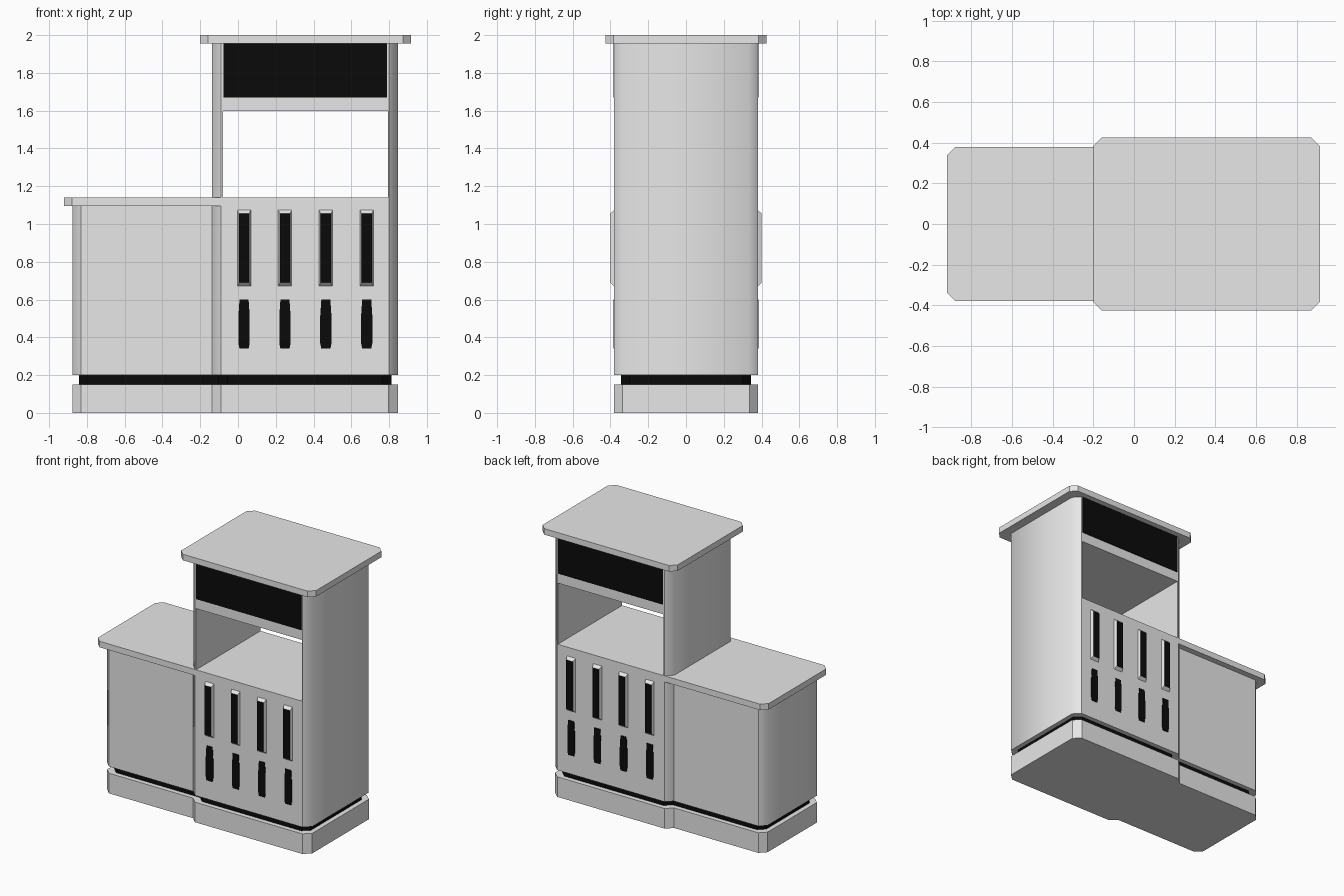
import bpy, bmesh, math

if "Cube" in bpy.data.objects:
    bpy.data.objects.remove(bpy.data.objects["Cube"])


def material(name, rgb):
    m = bpy.data.materials.new(name)
    m.diffuse_color = (*rgb, 1)
    m.use_nodes = True
    m.node_tree.nodes["Principled BSDF"].inputs["Base Color"].default_value = m.diffuse_color
    return m


GREY = material("light grey", (0.8, 0.8, 0.8))
BLACK = material("black", (0.003, 0.003, 0.003))


def new_object(name, bm, *mats):
    bmesh.ops.recalc_face_normals(bm, faces=bm.faces)
    me = bpy.data.meshes.new(name)
    bm.to_mesh(me)
    bm.free()
    for m in mats:
        me.materials.append(m)
    ob = bpy.data.objects.new(name, me)
    bpy.context.collection.objects.link(ob)
    return ob


def prism(name, outline, z0, z1, mat):
    """Vertical prism from an xy outline."""
    bm = bmesh.new()
    f = bm.faces.new([bm.verts.new((x, y, z0)) for x, y in outline])
    top = bmesh.ops.extrude_face_region(bm, geom=[f])["geom"]
    bmesh.ops.translate(bm, vec=(0, 0, z1 - z0),
                        verts=[v for v in top if isinstance(v, bmesh.types.BMVert)])
    return new_object(name, bm, mat)


def mirrored(half):
    """Complete an outline given its front half from left to right."""
    return half + [(x, -y) for x, y in reversed(half)]


def chamfered(x0, x1, h, c, cl=True, cr=True):
    left = [(x0, c - h), (x0 + c, -h)] if cl else [(x0, -h)]
    right = [(x1 - c, -h), (x1, c - h)] if cr else [(x1, -h)]
    return mirrored(left + right)


def stepped(inset):
    """Plan of the whole dispenser, pulled in by an inset."""
    i = inset
    return mirrored([(-0.877 + i, -0.29 + i), (-0.832 + i, -0.335 + i),
                     (-0.137 + i, -0.335 + i), (-0.09 + i, -0.38 + i),
                     (0.797 - i, -0.38 + i), (0.847 - i, -0.335 + i)])


def smooth_corners(ob):
    """Blend the chamfers into the end walls, keep front, back and top crisp."""
    bm = bmesh.new()
    bm.from_mesh(ob.data)
    for f in bm.faces:
        f.smooth = True
    for e in bm.edges:
        flat = any(abs(f.normal.y) > 0.99 or abs(f.normal.z) > 0.99 for f in e.link_faces)
        e.smooth = not flat and e.calc_face_angle(math.pi) < math.radians(50)
    bm.to_mesh(ob.data)
    bm.free()


# plinth and recessed black band
prism("plinth", stepped(0), 0, 0.15, GREY)
prism("recessed_band", stepped(0.035), 0.15, 0.20, BLACK)

# tall tower with a see-through opening
tower = prism("tower", chamfered(-0.137, 0.847, 0.38, 0.048), 0.20, 1.955, GREY)
cutter = prism("opening_cutter", chamfered(-0.08, 0.793, 0.6, 0, False, False), 1.14, 1.597, GREY)
cutter.hide_render = True
mod = tower.modifiers.new("opening", "BOOLEAN")
mod.operation = "DIFFERENCE"
mod.solver = "EXACT"
mod.object = cutter
bpy.context.view_layer.objects.active = tower
bpy.ops.object.modifier_apply(modifier=mod.name)
bpy.data.objects.remove(cutter)
smooth_corners(tower)

# low side cabinet
cabinet = prism("side_cabinet", chamfered(-0.877, -0.137, 0.335, 0.045, cr=False), 0.20, 1.10, GREY)
smooth_corners(cabinet)

# overhanging tops
prism("side_counter", chamfered(-0.92, -0.09, 0.38, 0.042, cr=False), 1.095, 1.14, GREY)
prism("canopy", chamfered(-0.2, 0.915, 0.426, 0.042), 1.955, 2.0, GREY)


def plate(name, pts, side):
    """Thin black plate on the front (-1) or back (1), from an xz outline."""
    bm = bmesh.new()
    rings = [[bm.verts.new((x, side * y, z)) for x, z in pts] for y in (0.378, 0.384)]
    for r in rings:
        bm.faces.new(r)
    for i in range(len(pts)):
        j = (i + 1) % len(pts)
        bm.faces.new((rings[0][i], rings[0][j], rings[1][j], rings[1][i]))
    return new_object(name, bm, BLACK)


def holder(name, x, side):
    """Raised grey surround tapering to a black front."""
    bm = bmesh.new()
    rings = []
    for y, w, z0, z1 in ((0.379, 0.036, 0.67, 1.075), (0.401, 0.027, 0.69, 1.055)):
        rings.append([bm.verts.new((x + a * w, side * y, z))
                      for a, z in ((-1, z0), (1, z0), (1, z1), (-1, z1))])
    for i in range(4):
        j = (i + 1) % 4
        bm.faces.new((rings[0][i], rings[0][j], rings[1][j], rings[1][i]))
    bm.faces.new(rings[0])
    bm.faces.new(rings[1]).material_index = 1
    return new_object(name, bm, GREY, BLACK)


# display, nozzle holders and lower slots on both faces
for side, tag in ((-1, "front"), (1, "back")):
    plate(f"display_{tag}", [(-0.077, 1.67), (0.79, 1.67), (0.79, 1.955), (-0.077, 1.955)], side)
    for n in range(4):
        x = 0.032 + 0.2165 * n
        holder(f"nozzle_holder_{tag}_{n + 1}", x, side)
        half = [(0.024, 0.34), (0.03, 0.37), (0.03, 0.51), (0.024, 0.60)]
        plate(f"lower_slot_{tag}_{n + 1}",
              [(x + w, z) for w, z in half] + [(x - w, z) for w, z in reversed(half)], side)
